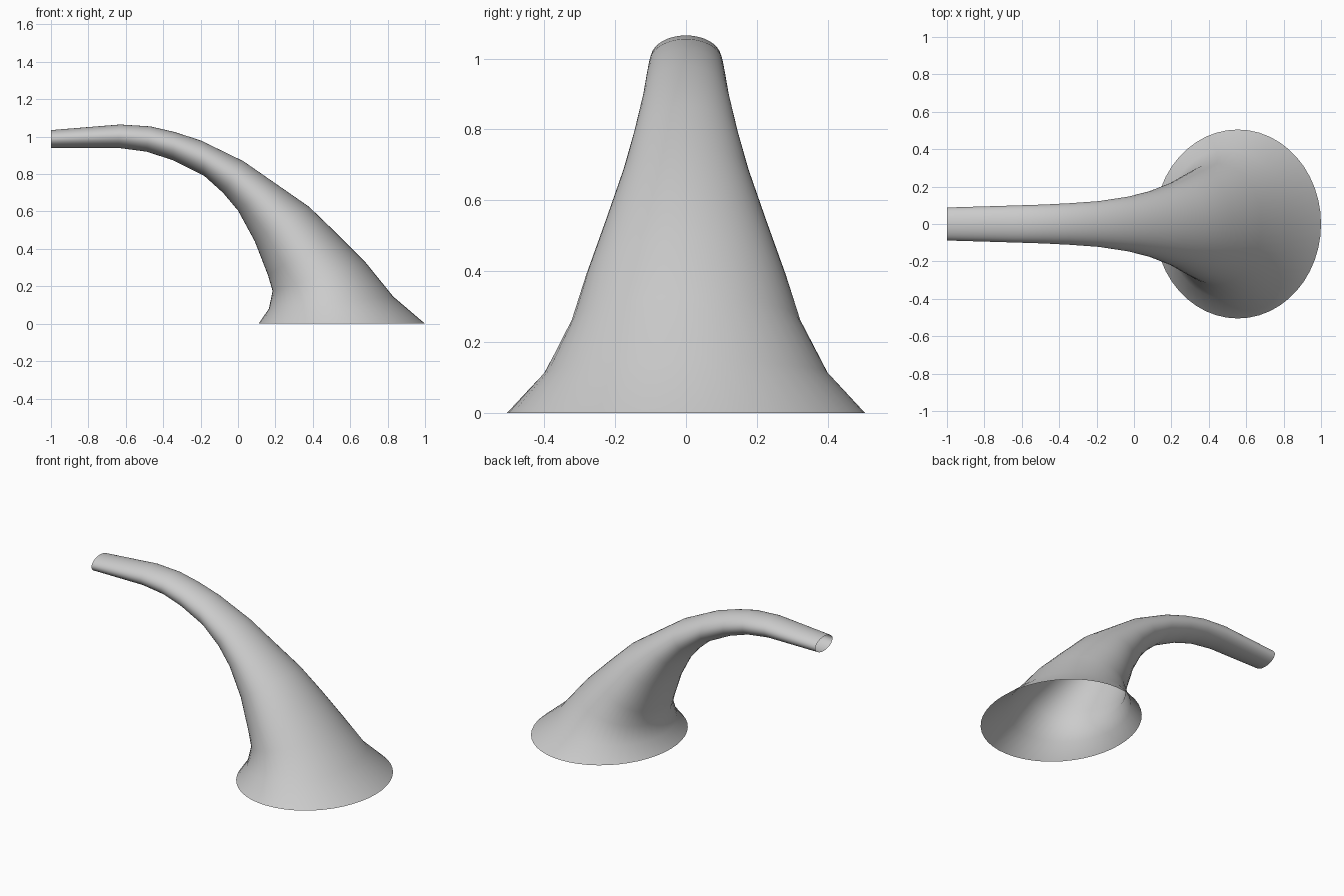
import bpy, bmesh, math
from mathutils import Vector

if "Cube" in bpy.data.objects:
    bpy.data.objects.remove(bpy.data.objects["Cube"])

# Cross-section stations: upper edge (x, z), lower edge (x, z), half width in y
STATIONS = [
    (-1.00, 1.035, -1.00, 0.940, 0.088),
    (-0.63, 1.065, -0.64, 0.940, 0.099),
    (-0.47, 1.055, -0.49, 0.920, 0.104),
    (-0.34, 1.025, -0.35, 0.875, 0.111),
    (-0.20, 0.980, -0.18, 0.790, 0.122),
    (0.03, 0.868, -0.08, 0.700, 0.147),
    (0.20, 0.750, 0.00, 0.605, 0.178),
    (0.38, 0.625, 0.09, 0.440, 0.228),
    (0.52, 0.490, 0.16, 0.260, 0.284),
    (0.68, 0.330, 0.185, 0.175, 0.325),
    (0.83, 0.145, 0.165, 0.080, 0.400),
    (1.00, 0.000, 0.11, 0.000, 0.505),
]
SIDES = 48


def ring(bm, tx, tz, bx, bz, half_width):
    top, low = Vector((tx, 0, tz)), Vector((bx, 0, bz))
    centre, up = (top + low) / 2, (top - low) / 2
    side = Vector((0, half_width, 0))
    angles = [2 * math.pi * i / SIDES for i in range(SIDES)]
    return [bm.verts.new(centre + up * math.cos(a) + side * math.sin(a)) for a in angles]


# Curved horn, open at the tip and at the flared base
bm = bmesh.new()
rings = [ring(bm, *s) for s in STATIONS]
for a, b in zip(rings, rings[1:]):
    for i in range(SIDES):
        j = (i + 1) % SIDES
        bm.faces.new((a[i], a[j], b[j], b[i]))
bmesh.ops.recalc_face_normals(bm, faces=bm.faces)
# Outer surface must face outward: the topmost skin points up
bm.normal_update()
highest = max(bm.faces, key=lambda f: f.calc_center_median().z)
if highest.normal.z < 0:
    bmesh.ops.reverse_faces(bm, faces=bm.faces)
for f in bm.faces:
    f.smooth = True
mesh = bpy.data.meshes.new("flared_horn")
bm.to_mesh(mesh)
bm.free()
bpy.context.collection.objects.link(bpy.data.objects.new("flared_horn", mesh))
